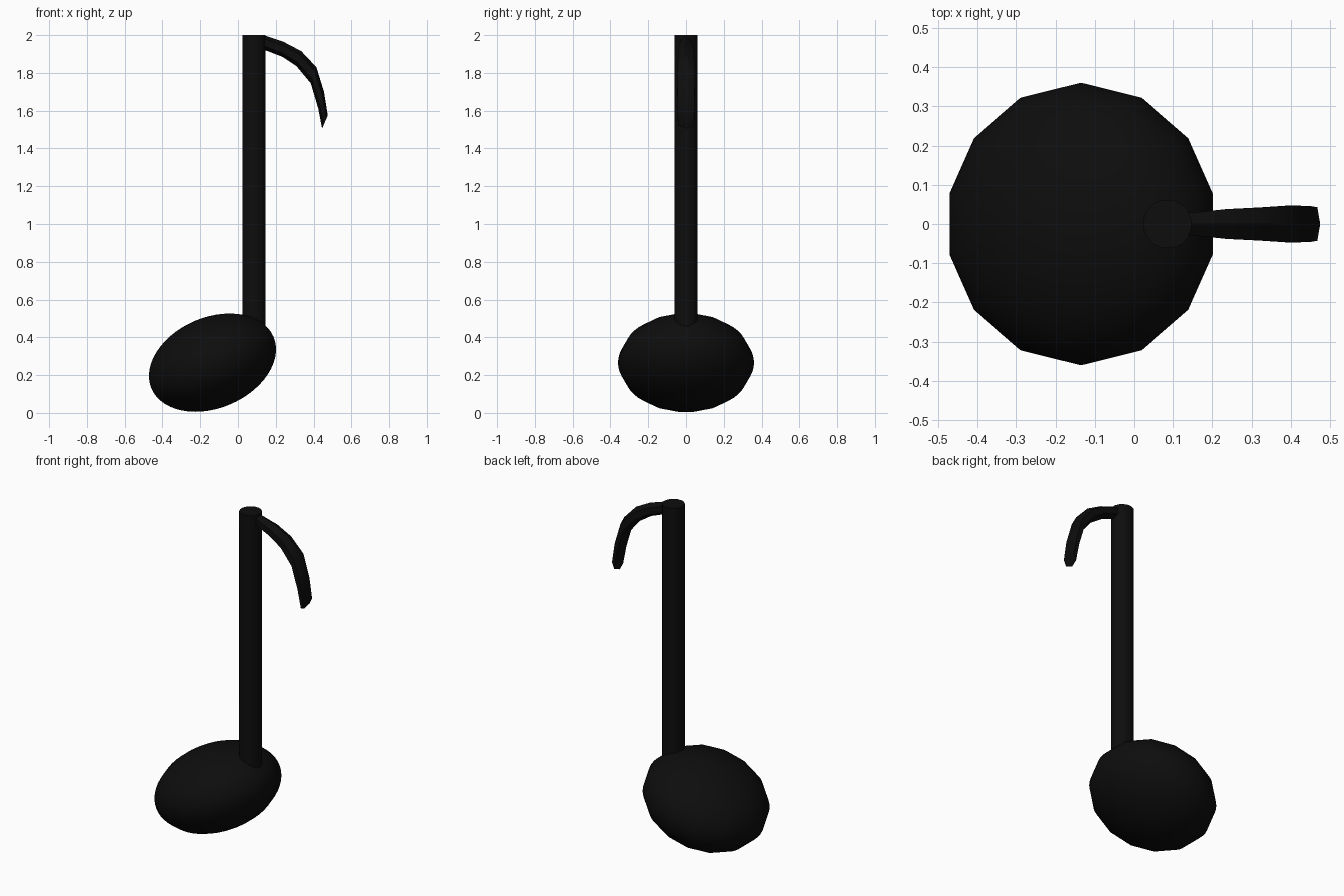
import bpy, bmesh
from math import radians

if "Cube" in bpy.data.objects:
    bpy.data.objects.remove(bpy.data.objects["Cube"])

black = bpy.data.materials.new("black")
black.diffuse_color = (0.004, 0.004, 0.004, 1)
black.use_nodes = True
black.node_tree.nodes["Principled BSDF"].inputs["Base Color"].default_value = black.diffuse_color


def finish(obj, name):
    obj.name = name
    obj.data.materials.append(black)
    bpy.ops.object.select_all(action='DESELECT')
    obj.select_set(True)
    bpy.context.view_layer.objects.active = obj
    bpy.ops.object.shade_smooth_by_angle(angle=radians(40))


# Note head: flattened sphere tilted up to the right
bpy.ops.mesh.primitive_uv_sphere_add(segments=14, ring_count=28, radius=0.36,
                                     location=(-0.135, 0, 0.266),
                                     rotation=(0, radians(-23), 0))
head = bpy.context.object
# put a vertex meridian on the x axis
for v in head.data.vertices:
    v.co.z *= 2 / 3
finish(head, "note_head")

# Stem: upright rod sunk into the head
bottom, top = 0.36, 2.0
bpy.ops.mesh.primitive_cylinder_add(vertices=16, radius=0.063, depth=top - bottom,
                                    location=(0.085, 0, (top + bottom) / 2),
                                    rotation=(0, 0, radians(11.25)))
finish(bpy.context.object, "stem")

# Flag: six-sided sections (outer x, z, inner x, z, half width) bridged along the curve
sections = [
    (0.09, 1.998, 0.09, 1.935, 0.028),
    (0.15, 1.995, 0.15, 1.918, 0.029),
    (0.24, 1.965, 0.235, 1.885, 0.038),
    (0.335, 1.915, 0.31, 1.835, 0.042),
    (0.415, 1.83, 0.385, 1.745, 0.047),
    (0.455, 1.70, 0.425, 1.61, 0.046),
    (0.475, 1.575, 0.445, 1.505, 0.043),
]
ring_shape = [(0, 0), (0.25, 1), (0.75, 1), (1, 0), (0.75, -1), (0.25, -1)]
bm = bmesh.new()
rings = []
for ox, oz, ix, iz, w in sections:
    rings.append([bm.verts.new((ox + (ix - ox) * t, s * w, oz + (iz - oz) * t))
                  for t, s in ring_shape])
for a, b in zip(rings, rings[1:]):
    for i in range(6):
        j = (i + 1) % 6
        bm.faces.new((a[i], a[j], b[j], b[i]))
bm.faces.new(rings[0])
bm.faces.new(rings[-1])
bmesh.ops.recalc_face_normals(bm, faces=bm.faces)
mesh = bpy.data.meshes.new("flag")
bm.to_mesh(mesh)
bm.free()
flag = bpy.data.objects.new("flag", mesh)
bpy.context.collection.objects.link(flag)
finish(flag, "flag")
